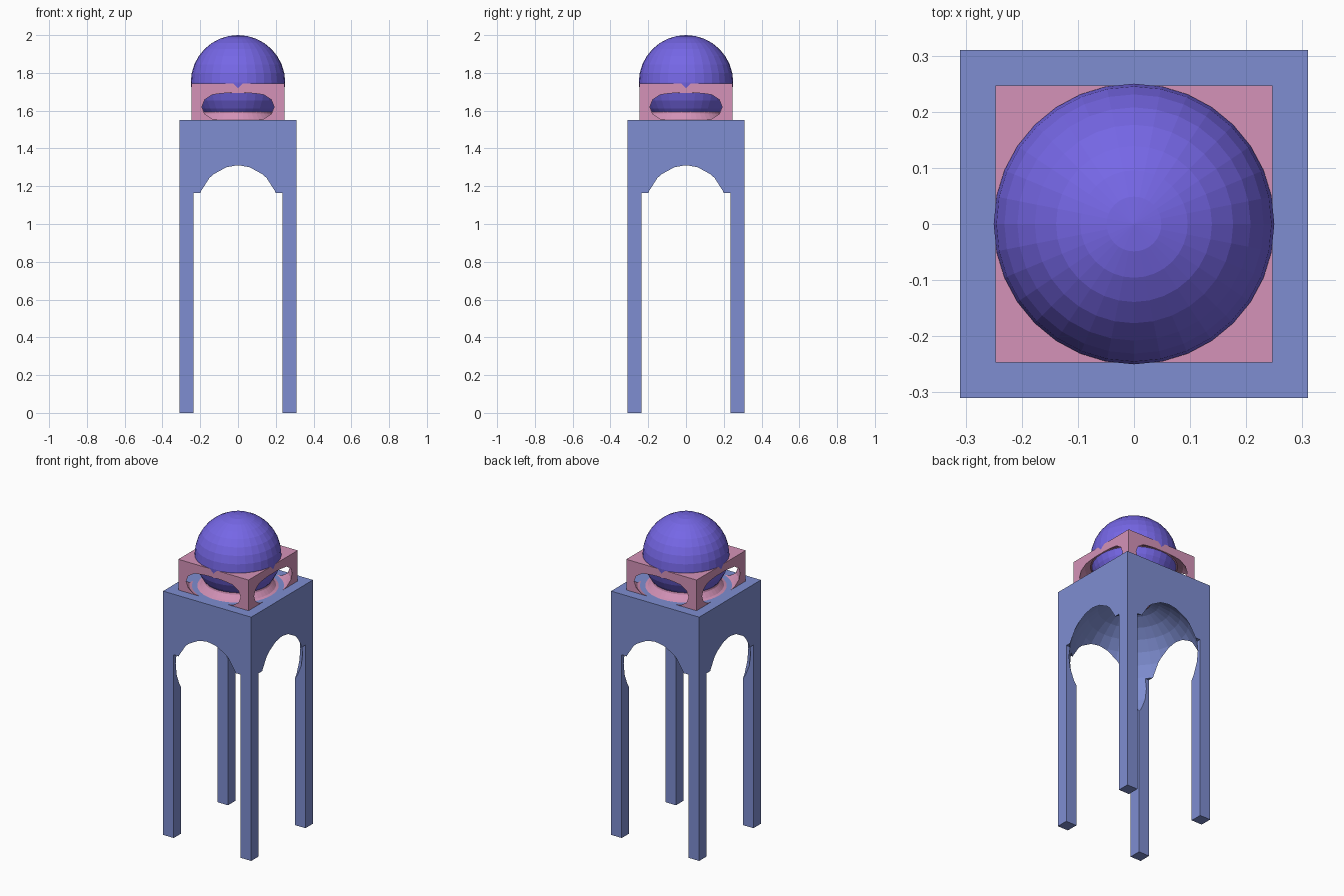
import bpy

if "Cube" in bpy.data.objects:
    bpy.data.objects.remove(bpy.data.objects["Cube"])


def material(name, rgb):
    m = bpy.data.materials.new(name)
    m.diffuse_color = (*rgb, 1.0)
    m.use_nodes = True
    m.node_tree.nodes["Principled BSDF"].inputs["Base Color"].default_value = m.diffuse_color
    return m


BLUE = material("dusty_blue", (0.21, 0.27, 0.64))
PINK = material("soft_pink", (0.66, 0.29, 0.48))
PURPLE = material("violet", (0.18, 0.135, 0.79))


def finish(name, mat):
    ob = bpy.context.object
    ob.name = name
    bpy.ops.object.transform_apply(location=False, rotation=False, scale=True)
    if mat:
        ob.data.materials.append(mat)
    return ob


def box(name, size, z0, z1, mat=None):
    bpy.ops.mesh.primitive_cube_add(size=1, location=(0, 0, (z0 + z1) / 2))
    bpy.context.object.scale = (size[0], size[1], z1 - z0)
    return finish(name, mat)


def ball(name, radius, z, mat=None, squash=1.0):
    bpy.ops.mesh.primitive_uv_sphere_add(segments=32, ring_count=16, radius=radius, location=(0, 0, z))
    bpy.context.object.scale = (1, 1, squash)
    return finish(name, mat)


def cut(target, cutter):
    mod = target.modifiers.new("cut", 'BOOLEAN')
    mod.operation = 'DIFFERENCE'
    mod.solver = 'EXACT'
    mod.object = cutter
    bpy.context.view_layer.objects.active = target
    bpy.ops.object.modifier_apply(modifier=mod.name)
    bpy.data.objects.remove(cutter, do_unlink=True)


# Four-legged base: leg gaps both ways, then a domed ceiling that forms the arches
base = box("arched_base", (0.62, 0.62), 0, 1.55, BLUE)
cut(base, box("gap_x", (2, 0.47), -0.5, 1.165))
cut(base, box("gap_y", (0.47, 2), -0.5, 1.165))
cut(base, ball("ceiling_cutter", 0.375, 1.10))

# Lantern block: a ring bite opens the four sides and leaves a waisted core
lantern = box("lantern_frame", (0.494, 0.494), 1.55, 1.745, PINK)
bpy.ops.mesh.primitive_torus_add(major_radius=0.25, minor_radius=0.0625,
                                 major_segments=48, minor_segments=12, location=(0, 0, 1.62))
bpy.context.object.scale = (1, 1, 1.2)
cut(lantern, finish("ring_cutter", None))

# Dome ball, and the small boss in the middle of the ceiling
ball("dome", 0.25, 1.75, PURPLE)
ball("ceiling_boss", 0.10, 1.465, PINK, squash=0.4)
